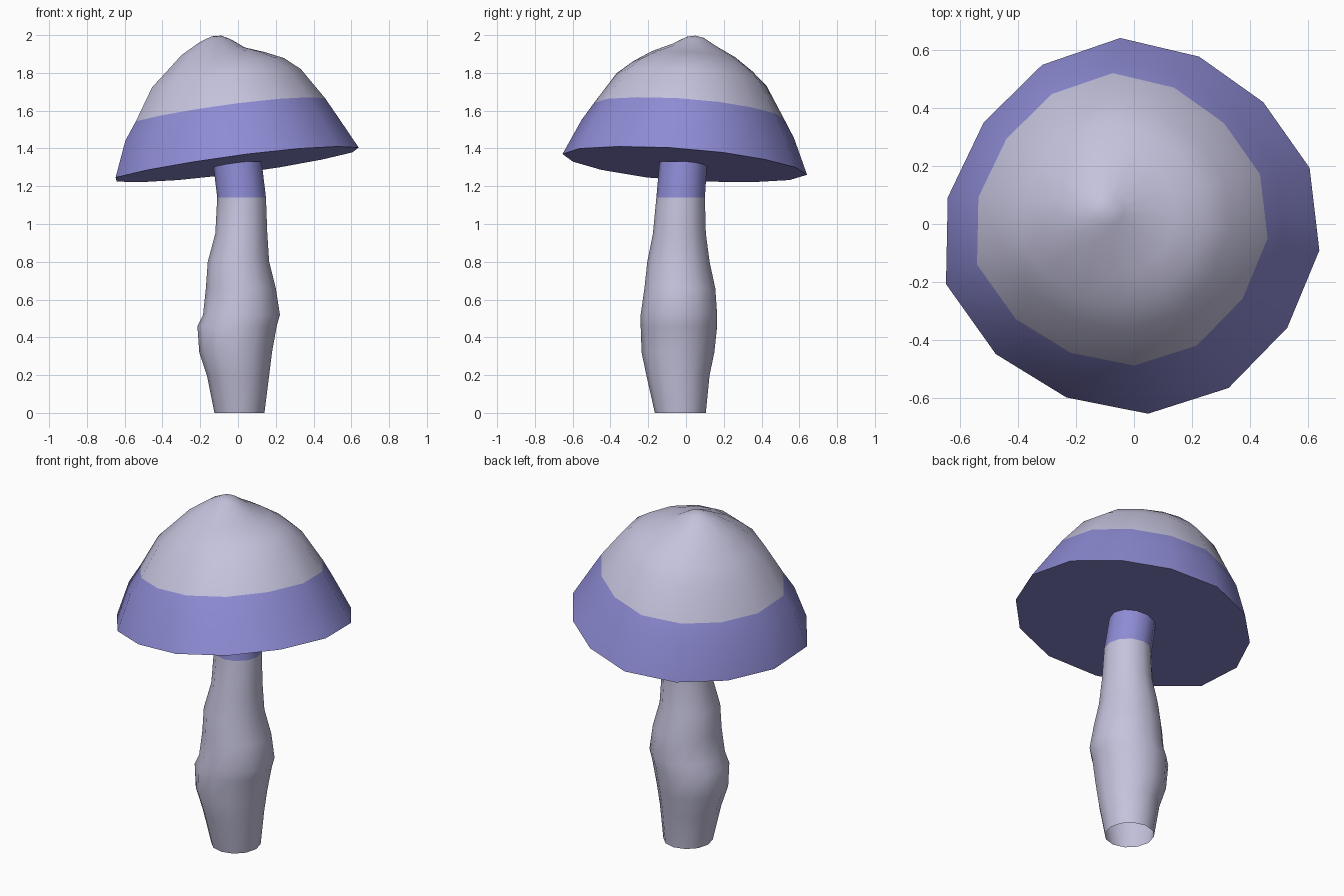
import bpy
import bmesh
from math import sin, cos, radians, tau
from mathutils import Vector, Matrix

cube = bpy.data.objects.get("Cube")
if cube:
    bpy.data.objects.remove(cube, do_unlink=True)


def make_material(name, rgb):
    mat = bpy.data.materials.new(name)
    mat.use_nodes = True
    mat.diffuse_color = (*rgb, 1)
    mat.node_tree.nodes["Principled BSDF"].inputs["Base Color"].default_value = (*rgb, 1)
    return mat


PALE = make_material("pale lilac grey", (0.56, 0.545, 0.72))
VIOLET = make_material("violet", (0.27, 0.26, 0.66))


def loft(name, rings, violet_spans, matrix=None, bottom=False, apex=None):
    """Skin a stack of equal point rings; the listed spans become violet."""
    bm = bmesh.new()
    loops = [[bm.verts.new(p) for p in ring] for ring in rings]
    n = len(loops[0])
    for k, (low, high) in enumerate(zip(loops, loops[1:])):
        for i in range(n):
            j = (i + 1) % n
            face = bm.faces.new((low[i], low[j], high[j], high[i]))
            face.material_index = int(k in violet_spans)
    if bottom:
        bm.faces.new(loops[0][::-1]).material_index = 1
    if apex:
        tip = bm.verts.new(apex)
        for i in range(n):
            bm.faces.new((loops[-1][i], loops[-1][(i + 1) % n], tip))
    if matrix:
        bm.transform(matrix)
    mesh = bpy.data.meshes.new(name)
    bm.to_mesh(mesh)
    bm.free()
    mesh.materials.append(PALE)
    mesh.materials.append(VIOLET)
    obj = bpy.data.objects.new(name, mesh)
    bpy.context.collection.objects.link(obj)
    bpy.ops.object.select_all(action="DESELECT")
    obj.select_set(True)
    bpy.context.view_layer.objects.active = obj
    bpy.ops.object.shade_smooth_by_angle(angle=radians(50))
    return obj


# Cap: tilted lumpy dome; each ring is radius, height, lean, sideways dip
wobble = [.99, .95, .96, 1, .99, .98, 1.015, 1.06, 1.015, .995, 1.02, 1.02, 1, 1.01]
cap_profile = [(.645, 0, 0, 0), (.56, .19, .01, 0), (.502, .285, 0, 0),
               (.395, .455, 0, 0), (.315, .525, 0, 0), (.22, .59, 0, .02),
               (.115, .64, 0, .03), (.05, .677, 0, .015)]
cap_rings = []
for r, h, lean, dip in cap_profile:
    ring = []
    for i, w in enumerate(wobble):
        a = radians(17.4) + tau * i / len(wobble)
        rad = r * w - lean * cos(a)
        ring.append((rad * cos(a), rad * sin(a), h - dip * cos(a)))
    cap_rings.append(ring)
tilt = Vector((0, 0, 1)).rotation_difference(Vector((-.13, .075, 1)))
cap_matrix = Matrix.Translation((0, 0, 1.315)) @ tilt.to_matrix().to_4x4()
loft("mushroom_cap", cap_rings, {0, 1}, cap_matrix, bottom=True, apex=(0, 0, .69))

# Stem: open knobbly tube; each ring is z, x range, y range
stem_profile = [(0, -.125, .14, -.165, .105), (.2, -.165, .165, -.21, .125),
                (.32, -.205, .18, -.235, .15), (.46, -.215, .205, -.24, .165),
                (.52, -.185, .222, -.24, .165), (.66, -.17, .2, -.22, .155),
                (.8, -.16, .165, -.205, .125), (.95, -.12, .155, -.175, .105),
                (1.14, -.11, .148, -.157, .1), (1.33, -.133, .125, -.14, .112)]
SIDES = 12
stem_rings = []
for z, x0, x1, y0, y1 in stem_profile:
    stem_rings.append([((x0 + x1) / 2 + (x1 - x0) / 2 * cos(tau * i / SIDES),
                        (y0 + y1) / 2 + (y1 - y0) / 2 * sin(tau * i / SIDES), z)
                       for i in range(SIDES)])
loft("mushroom_stem", stem_rings, {len(stem_profile) - 2})
